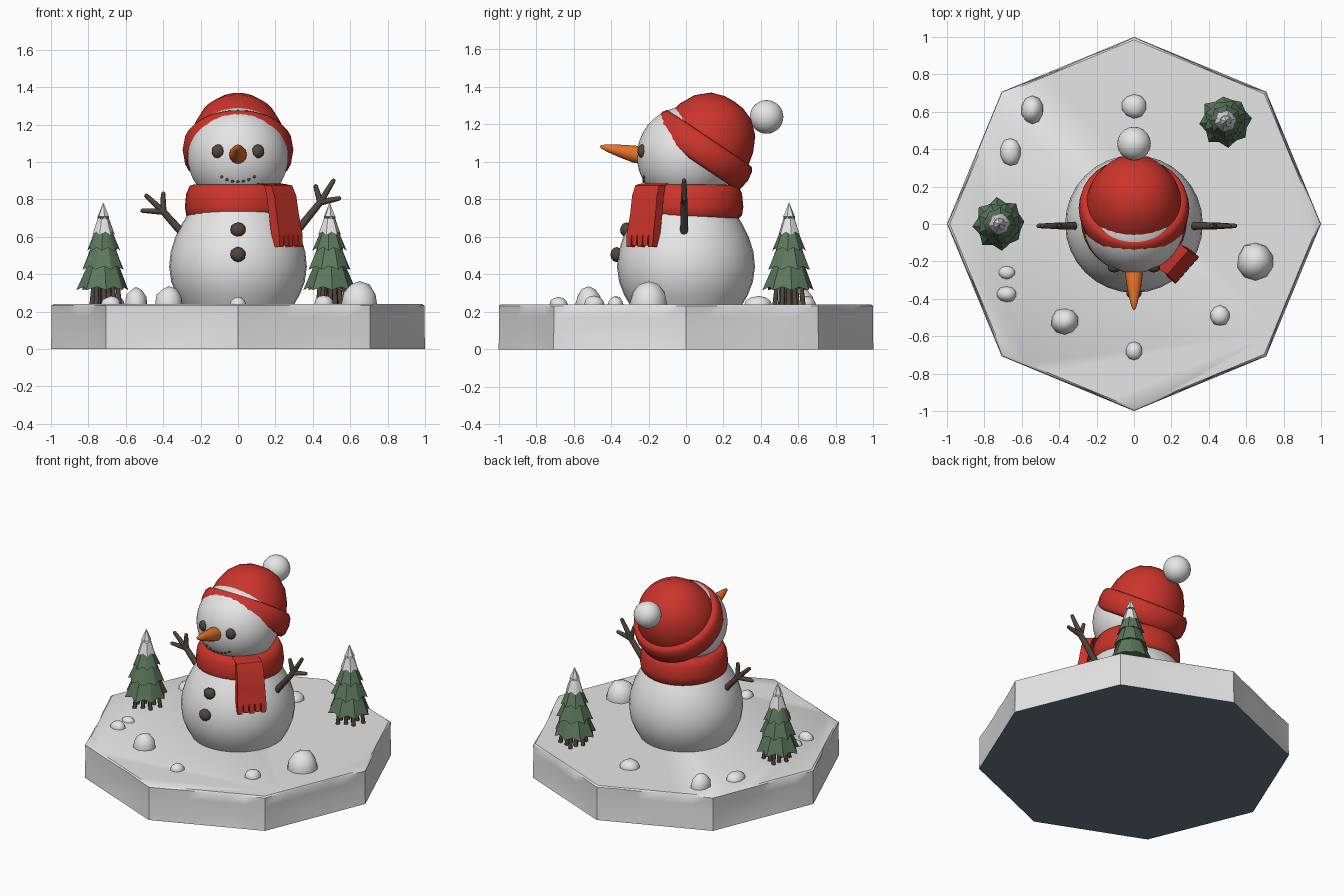
import bpy, bmesh, math, random
from mathutils import Vector, Matrix

if "Cube" in bpy.data.objects:
    bpy.data.objects.remove(bpy.data.objects["Cube"])

random.seed(4)


def mat(name, rgb):
    m = bpy.data.materials.new(name)
    m.diffuse_color = (*rgb, 1)
    m.use_nodes = True
    m.node_tree.nodes["Principled BSDF"].inputs["Base Color"].default_value = m.diffuse_color
    return m


SNOW = mat("snow_white", (0.80, 0.80, 0.81))
RED = mat("knit_red", (0.60, 0.035, 0.024))
GREEN = mat("pine_green", (0.11, 0.19, 0.11))
BROWN = mat("bark_brown", (0.085, 0.062, 0.048))
ORANGE = mat("carrot_orange", (0.80, 0.17, 0.02))
SLATE = mat("slate_blue", (0.14, 0.19, 0.24))


def finish(bm, name, mats, angle=40, mtx=None):
    bmesh.ops.remove_doubles(bm, verts=bm.verts, dist=1e-5)
    bmesh.ops.recalc_face_normals(bm, faces=bm.faces)
    if mtx:
        bm.transform(mtx)
    me = bpy.data.meshes.new(name)
    bm.to_mesh(me)
    bm.free()
    for m in mats:
        me.materials.append(m)
    me.shade_smooth()
    me.set_sharp_from_angle(angle=math.radians(angle))
    ob = bpy.data.objects.new(name, me)
    bpy.context.collection.objects.link(ob)
    return ob


def lathe(name, prof, m, mtx=None, n=32, closed=False, angle=40):
    bm = bmesh.new()
    rings = [[bm.verts.new((r * math.cos(a), r * math.sin(a), z))
              for a in (2 * math.pi * i / n for i in range(n))] for r, z in prof]
    pairs = list(zip(rings, rings[1:]))
    if closed:
        pairs.append((rings[-1], rings[0]))
    else:
        for ring in (rings[0], rings[-1]):
            bm.faces.new(ring)
    for a, b in pairs:
        for i in range(n):
            j = (i + 1) % n
            bm.faces.new((a[i], a[j], b[j], b[i]))
    return finish(bm, name, [m], angle, mtx)


def ball(name, loc, size, m, sub=3, noise=0.0):
    bm = bmesh.new()
    bmesh.ops.create_icosphere(bm, subdivisions=sub, radius=1)
    for v in bm.verts:
        v.co *= 1 + random.uniform(-noise, noise)
    return finish(bm, name, [m], 70, Matrix.Translation(loc) @ Matrix.Diagonal((*size, 1)))


def stick(bm, a, b, r1, r2, n=8):
    a, b = Vector(a), Vector(b)
    d = b - a
    mtx = Matrix.Translation((a + b) / 2) @ d.to_track_quat('Z', 'Y').to_matrix().to_4x4()
    bmesh.ops.create_cone(bm, cap_ends=True, segments=n, radius1=r1, radius2=r2,
                          depth=d.length, matrix=mtx)


# octagonal snow base with slightly chipped sides
bm = bmesh.new()
corners = [Vector((math.cos(k * math.pi / 4), math.sin(k * math.pi / 4), 0)) for k in range(8)]
rings = []
for z, r in ((0, 1.0), (0.08, 0.998), (0.17, 0.997), (0.232, 0.998), (0.24, 0.985)):
    ring = []
    for k in range(8):
        for s in range(6):
            p = corners[k].lerp(corners[(k + 1) % 8], s / 6) * r
            if s and 0 < z < 0.24:
                p *= 1 - random.uniform(0, 0.012)
            ring.append(bm.verts.new((p.x, p.y, z)))
    rings.append(ring)
for a, b in zip(rings, rings[1:]):
    for i in range(48):
        j = (i + 1) % 48
        bm.faces.new((a[i], a[j], b[j], b[i]))
bm.faces.new(rings[-1])
bm.faces.new(rings[0]).material_index = 1
finish(bm, "snow_base", [SNOW, SLATE], 35)

# snow body and head
lathe("body", [(0.295, 0.23), (0.33, 0.29), (0.357, 0.36), (0.368, 0.44), (0.36, 0.52),
               (0.335, 0.60), (0.30, 0.67), (0.255, 0.74), (0.20, 0.82)], SNOW)
ball("head", (0, 0, 1.03), (0.27, 0.262, 0.265), SNOW, 4)

# tilted knit hat: dome, rolled band and bobble
tilt = Matrix.Translation((0, 0.085, 1.065)) @ Matrix.Rotation(-0.594, 4, 'X')
lathe("hat_dome", [(0.255, 0.0), (0.252, 0.07), (0.235, 0.14), (0.195, 0.22),
                   (0.13, 0.28), (0.06, 0.305), (0.0001, 0.31)], RED, tilt, angle=60)
lathe("hat_band", [(0.245, -0.075), (0.272, -0.075), (0.288, -0.055), (0.296, 0.0),
                   (0.288, 0.05), (0.272, 0.072), (0.245, 0.075)], RED, tilt, closed=True, angle=60)
ball("hat_bobble", (0, 0.43, 1.24), (0.09, 0.09, 0.09), SNOW)

# scarf loop and hanging end with fringe
lathe("scarf_loop", [(0.20, 0.70), (0.255, 0.695), (0.277, 0.715), (0.284, 0.76), (0.277, 0.83),
                     (0.258, 0.873), (0.235, 0.88), (0.20, 0.87)], RED,
      Matrix.Translation((0, 0.022, 0)), closed=True, angle=60)
wide, out = Vector((0.66, 0.75, 0)), Vector((0.75, -0.66, 0))


def strip(bm, rows):
    rings = [[bm.verts.new(Vector(c) + wide * w * sx + out * t * sy)
              for sx, sy in ((-1, -1), (1, -1), (1, 1), (-1, 1))] for c, w, t in rows]
    for a, b in zip(rings, rings[1:]):
        for i in range(4):
            j = (i + 1) % 4
            bm.faces.new((a[i], a[j], b[j], b[i]))
    bm.faces.new(rings[0])
    bm.faces.new(rings[-1])


bm = bmesh.new()
strip(bm, [((0.165, -0.165, 0.885), 0.08, 0.02), ((0.215, -0.19, 0.875), 0.085, 0.025),
           ((0.232, -0.203, 0.82), 0.088, 0.028), ((0.245, -0.212, 0.72), 0.09, 0.028),
           ((0.262, -0.228, 0.61), 0.095, 0.028)])
for i in range(5):
    off = wide * (i - 2) * 0.039
    strip(bm, [(Vector((0.262, -0.228, 0.612)) + off, 0.018, 0.026),
               (Vector((0.272, -0.237, 0.545 + 0.008 * (i % 2))) + off, 0.015, 0.018)])
finish(bm, "scarf_end", [RED], 40)

# carrot nose
aim = Vector((0, -0.215, 0.048)).to_track_quat('Z', 'Y').to_matrix().to_4x4()
lathe("nose", [(0.03, -0.03), (0.046, 0.0), (0.047, 0.03), (0.036, 0.10), (0.022, 0.17),
               (0.010, 0.212), (0.0001, 0.22)], ORANGE,
      Matrix.Translation((0, -0.245, 1.035)) @ aim, n=14, angle=60)

# coal eyes, buttons and smile
for sx in (-1, 1):
    ball("eye", (0.105 * sx, -0.232, 1.057), (0.036, 0.028, 0.038), BROWN, 2, 0.03)
ball("upper_button", (0, -0.318, 0.637), (0.042, 0.034, 0.04), BROWN, 2, 0.03)
ball("lower_button", (0, -0.37, 0.505), (0.042, 0.034, 0.04), BROWN, 2, 0.03)
for i in range(-3, 4):
    x = i * 0.029
    z = 0.895 + 3.4 * x * x
    y = -0.262 * math.sqrt(max(0, 1 - (x / 0.27) ** 2 - ((z - 1.03) / 0.265) ** 2))
    ball("smile_pebble", (x, y, z), (0.009, 0.008, 0.009), BROWN, 1)

# twig arms: base, fork, then three finger tips (x, z)
arms = {"left_arm": [(-0.28, 0.60), (-0.40, 0.735), (-0.51, 0.74), (-0.49, 0.82), (-0.335, 0.82)],
        "right_arm": [(0.29, 0.60), (0.44, 0.785), (0.54, 0.805), (0.51, 0.90), (0.415, 0.87)]}
arms["left_arm"][4] = (-0.40, 0.83)
for name, pts in arms.items():
    base, fork, *tips = [Vector((x, -0.01, z)) for x, z in pts]
    bm = bmesh.new()
    stick(bm, base, fork, 0.022, 0.018)
    bmesh.ops.create_icosphere(bm, subdivisions=2, radius=0.019, matrix=Matrix.Translation(fork))
    for t in tips:
        stick(bm, fork, t, 0.018, 0.012)
        bmesh.ops.create_icosphere(bm, subdivisions=1, radius=0.013, matrix=Matrix.Translation(t))
    finish(bm, name, [BROWN], 50)


# pine trees: jagged skirts, snow tip, cluster of thin trunks
def skirt(bm, c, z0, r0, z1, r1, turn, n=8, jag=0.83):
    low, high = [], []
    for i in range(2 * n):
        a = math.pi * i / n + turn
        k = jag if i % 2 else random.uniform(0.93, 1.03)
        dz = 0.018 if i % 2 else 0
        low.append(bm.verts.new((c[0] + r0 * k * math.cos(a), c[1] + r0 * k * math.sin(a), z0 + dz)))
        high.append(bm.verts.new((c[0] + r1 * math.cos(a), c[1] + r1 * math.sin(a), z1)))
    for i in range(2 * n):
        j = (i + 1) % (2 * n)
        bm.faces.new((low[i], low[j], high[j], high[i]))
    bm.faces.new(high)
    bm.faces.new(low)


for c in ((-0.72, 0.0), (0.49, 0.55)):
    bm = bmesh.new()
    skirt(bm, c, 0.315, 0.142, 0.47, 0.075, 0.1)
    skirt(bm, c, 0.425, 0.120, 0.57, 0.055, 0.4)
    skirt(bm, c, 0.525, 0.092, 0.66, 0.035, 0.7)
    finish(bm, "tree_foliage", [GREEN], 30)
    bm = bmesh.new()
    skirt(bm, c, 0.61, 0.062, 0.70, 0.030, 0.2, 6, 0.8)
    skirt(bm, c, 0.69, 0.032, 0.78, 0.002, 0.2, 6, 1.0)
    finish(bm, "tree_snow_tip", [SNOW], 40)
    bm = bmesh.new()
    for i in range(9):
        a, r = i * 2.4, 0.03 + 0.008 * i
        x, y = c[0] + r * math.cos(a), c[1] + r * math.sin(a)
        stick(bm, (x, y, 0.23), (c[0] + (x - c[0]) * 0.85, c[1] + (y - c[1]) * 0.85, 0.345),
              0.014, 0.012)
    finish(bm, "tree_trunks", [BROWN], 50)

# snow lumps: x, y, radius x, radius y, height
for x, y, rx, ry, h in ((0.65, -0.20, 0.10, 0.10, 0.125), (-0.37, -0.52, 0.075, 0.07, 0.095),
                        (0, -0.68, 0.045, 0.05, 0.04), (0.46, -0.49, 0.055, 0.055, 0.05),
                        (0, 0.63, 0.068, 0.065, 0.05), (-0.545, 0.61, 0.06, 0.075, 0.09),
                        (-0.66, 0.385, 0.058, 0.075, 0.045), (-0.68, -0.26, 0.045, 0.035, 0.03),
                        (-0.68, -0.375, 0.055, 0.042, 0.045)):
    ball("snow_lump", (x, y, 0.238), (rx, ry, h), SNOW, 2, 0.05)
